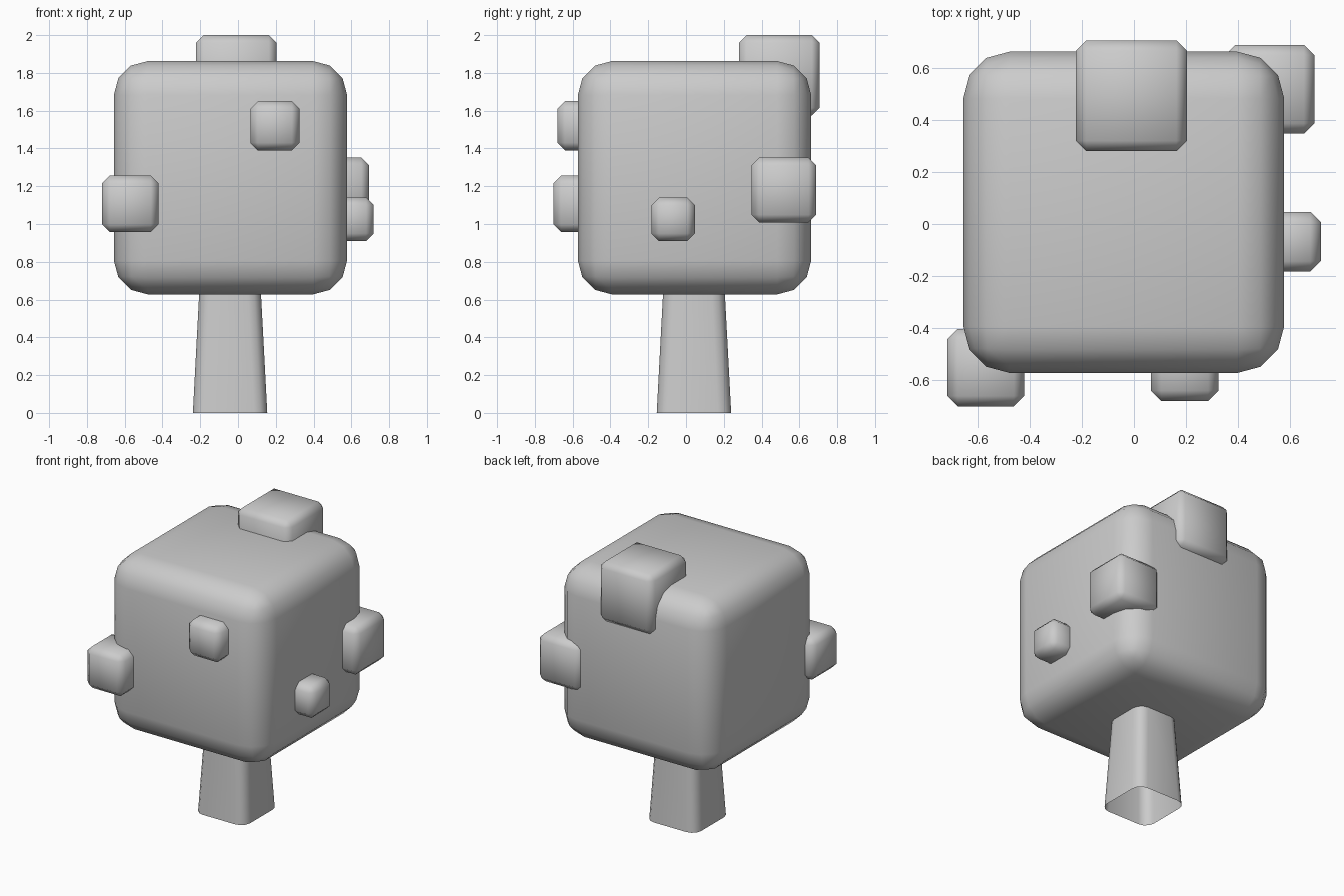
import bpy
import bmesh
from mathutils import Vector

if "Cube" in bpy.data.objects:
    bpy.data.objects.remove(bpy.data.objects["Cube"])


def finish(name, bm):
    mesh = bpy.data.meshes.new(name)
    bm.normal_update()
    bm.to_mesh(mesh)
    bm.free()
    mesh.shade_smooth()
    obj = bpy.data.objects.new(name, mesh)
    bpy.context.collection.objects.link(obj)
    return obj


def rounded_cube(name, centre, size, bevel, segments):
    bm = bmesh.new()
    bmesh.ops.create_cube(bm, size=1)
    for v in bm.verts:
        v.co = v.co * size + Vector(centre)
    bmesh.ops.bevel(bm, geom=bm.edges[:], offset=bevel, segments=segments,
                    profile=0.5, affect='EDGES')
    return finish(name, bm)


# Blocky foliage crown
rounded_cube("foliage_block", (-0.04, 0.045, 1.245), 1.235, 0.18, 3)

# Small leaf blocks: centre and size
blocks = {
    "leaf_block_top": ((-0.01, 0.493, 1.787), 0.426),
    "leaf_block_front": ((0.195, -0.55, 1.52), 0.26),
    "leaf_block_left": ((-0.57, -0.552, 1.107), 0.298),
    "leaf_block_back": ((0.522, 0.518, 1.18), 0.342),
    "leaf_block_right": ((0.603, -0.068, 1.025), 0.23),
}
for name, (centre, size) in blocks.items():
    rounded_cube(name, centre, size, 0.04, 1)

# Tapered trunk with rounded corners and open ends
bm = bmesh.new()
bmesh.ops.create_cube(bm, size=1)
height = 0.7
for v in bm.verts:
    width = 0.32 if v.co.z > 0 else 0.394
    v.co = Vector((v.co.x * width - 0.042, v.co.y * width + 0.042,
                   (v.co.z + 0.5) * height))
caps = [f for f in bm.faces if abs(f.normal.z) > 0.9]
bmesh.ops.delete(bm, geom=caps, context='FACES_ONLY')
uprights = [e for e in bm.edges
            if abs(e.verts[0].co.z - e.verts[1].co.z) > 0.1]
bmesh.ops.bevel(bm, geom=uprights, offset=0.07, segments=3, profile=0.5,
                affect='EDGES')
finish("trunk", bm)
